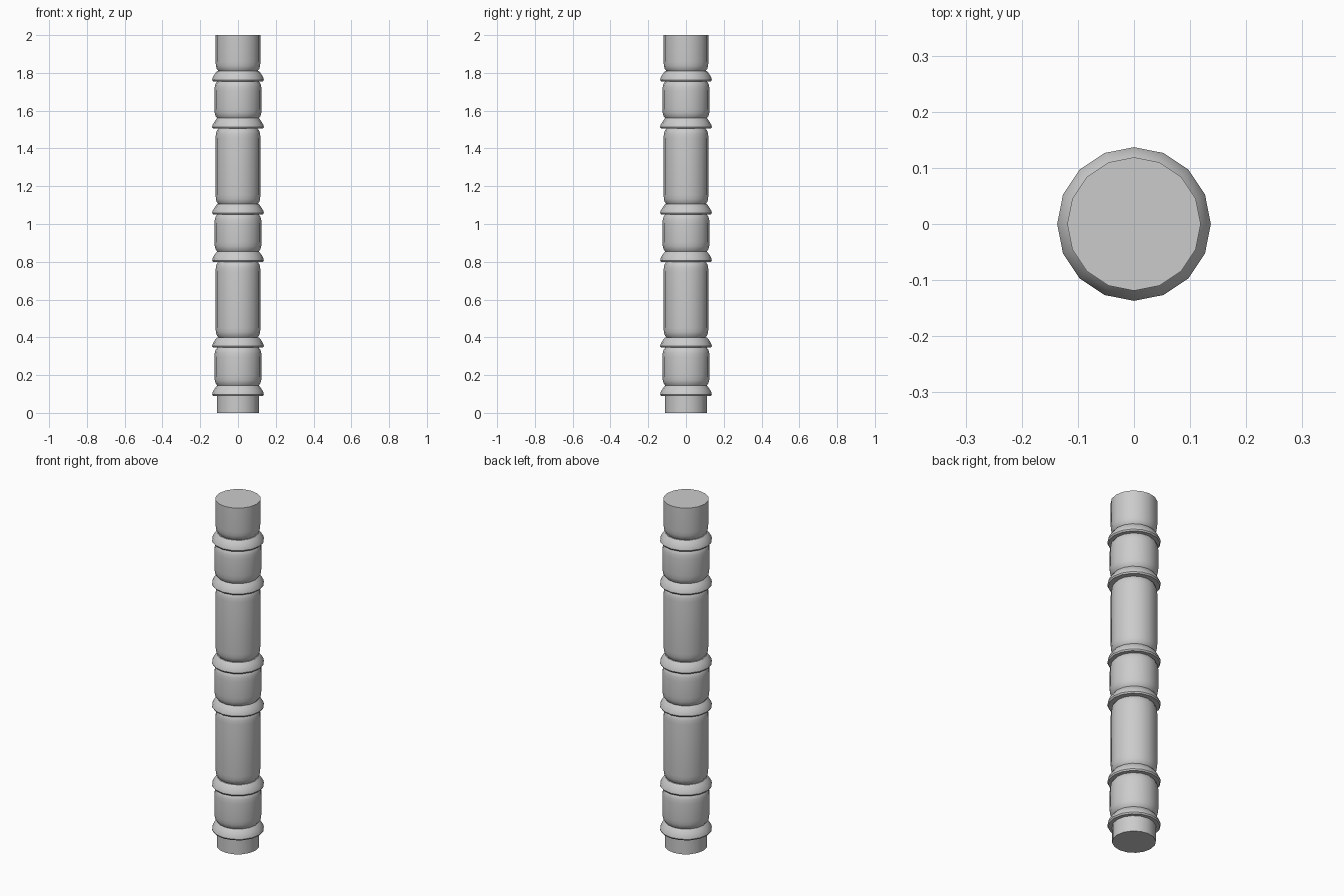
import bpy
import bmesh
import math

SIDES = 16

cube = bpy.data.objects.get("Cube")
if cube:
    bpy.data.objects.remove(cube, do_unlink=True)

grey = bpy.data.materials.new("plain_grey")
grey.use_nodes = True
colour = (0.6, 0.6, 0.6, 1)
grey.diffuse_color = colour
grey.node_tree.nodes["Principled BSDF"].inputs["Base Color"].default_value = colour


def collar(z):
    """Flared moulding: flat underside, rounded rim, sloping top."""
    return [(0.112, z), (0.132, z), (0.137, z + 0.008), (0.134, z + 0.02),
            (0.125, z + 0.036), (0.115, z + 0.05), (0.110, z + 0.055)]


def rounded(z0, z1, r):
    """Drum with softly rounded ends."""
    lower = [(r - 0.015, z0), (r - 0.006, z0 + 0.012), (r - 0.002, z0 + 0.028), (r, z0 + 0.05)]
    return lower + [(a, z0 + z1 - z) for a, z in reversed(lower)]


# Turned profile from the foot to the top
profile = [(0.112, 0)]
profile += collar(0.09) + rounded(0.145, 0.345, 0.125)
profile += collar(0.345) + rounded(0.40, 0.80, 0.119)
profile += collar(0.80) + rounded(0.855, 1.05, 0.125)
profile += collar(1.05) + rounded(1.105, 1.505, 0.119)
profile += collar(1.505) + rounded(1.56, 1.755, 0.125)
profile += collar(1.755) + rounded(1.81, 2.1, 0.119)[:4] + [(0.119, 2)]

# Sweep the profile around the vertical axis and cap both ends
bm = bmesh.new()
rings = []
for r, z in profile:
    angles = [math.tau * i / SIDES for i in range(SIDES)]
    rings.append([bm.verts.new((r * math.cos(a), r * math.sin(a), z)) for a in angles])
for low, high in zip(rings, rings[1:]):
    for i in range(SIDES):
        j = (i + 1) % SIDES
        bm.faces.new((low[i], low[j], high[j], high[i]))
bm.faces.new(list(reversed(rings[0])))
bm.faces.new(rings[-1])

mesh = bpy.data.meshes.new("turned_post")
bm.to_mesh(mesh)
bm.free()
mesh.materials.append(grey)
post = bpy.data.objects.new("turned_post", mesh)
bpy.context.collection.objects.link(post)

# Smooth the turned surface, keeping the moulding edges crisp
bpy.ops.object.select_all(action="DESELECT")
post.select_set(True)
bpy.context.view_layer.objects.active = post
bpy.ops.object.shade_smooth_by_angle(angle=math.radians(40))
